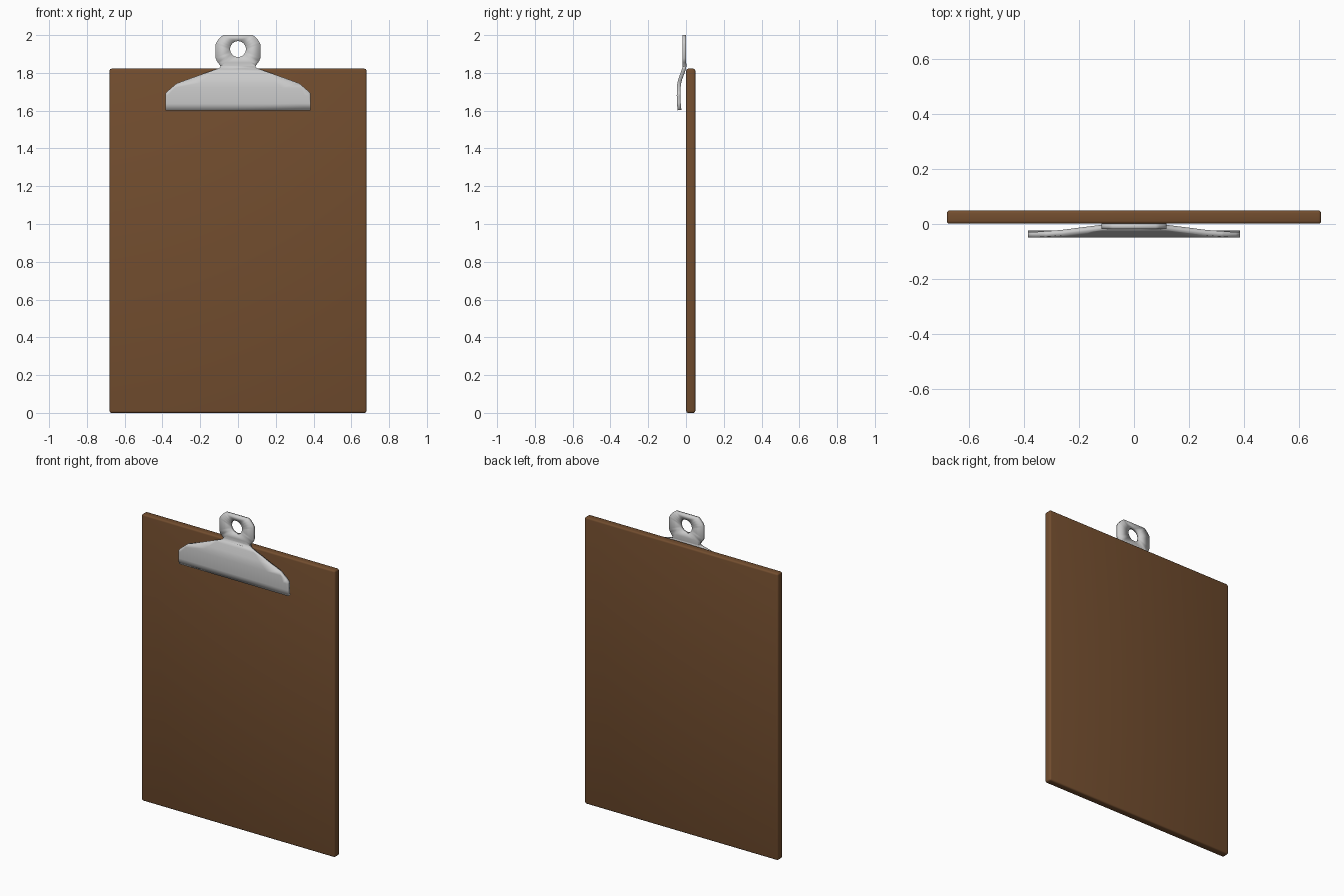
import bpy, bmesh, math
from mathutils import Vector

if "Cube" in bpy.data.objects:
    bpy.data.objects.remove(bpy.data.objects["Cube"])


def smooth(obj):
    bpy.ops.object.select_all(action='DESELECT')
    obj.select_set(True)
    bpy.context.view_layer.objects.active = obj
    bpy.ops.object.shade_smooth_by_angle(angle=math.radians(30))


def make_object(name, bm):
    mesh = bpy.data.meshes.new(name)
    bm.to_mesh(mesh)
    bm.free()
    obj = bpy.data.objects.new(name, mesh)
    bpy.context.collection.objects.link(obj)
    return obj


# Wooden board with softened edges
bm = bmesh.new()
bmesh.ops.create_cube(bm, size=1)
for v in bm.verts:
    v.co = Vector((v.co.x * 1.36, 0.025 + v.co.y * 0.048, 0.911 + v.co.z * 1.822))
bmesh.ops.bevel(bm, geom=bm.edges[:], offset=0.01, segments=3, profile=0.5, affect='EDGES')
board = make_object("board", bm)
wood = bpy.data.materials.new("wood")
wood.diffuse_color = (0.17, 0.075, 0.028, 1)
wood.use_nodes = True
wood.node_tree.nodes["Principled BSDF"].inputs["Base Color"].default_value = wood.diffuse_color
board.data.materials.append(wood)
smooth(board)

# Clip outline: right half, mirrored to the left
half = [(0.385, 1.603), (0.385, 1.69), (0.37, 1.706), (0.325, 1.743), (0.11, 1.818),
        (0.098, 1.824), (0.092, 1.833), (0.096, 1.842), (0.112, 1.862), (0.118, 1.878),
        (0.118, 1.953), (0.111, 1.968), (0.092, 1.99), (0.078, 2.0)]
outline = half + [(-x, z) for x, z in reversed(half)]
hole = [(0.042 * math.cos(2 * math.pi * i / 32), 1.926 + 0.042 * math.sin(2 * math.pi * i / 32))
        for i in range(32)]

# Bend of the sheet metal seen from the side: (z, y)
bend = [(1.60, -0.034), (1.64, -0.038), (1.68, -0.039), (1.72, -0.0385), (1.745, -0.036),
        (1.765, -0.031), (1.80, -0.018), (1.82, -0.011), (1.835, -0.008), (1.855, -0.009),
        (2.01, -0.009)]


def bend_y(z):
    for (z0, y0), (z1, y1) in zip(bend, bend[1:]):
        if z <= z1:
            return y0 + (y1 - y0) * (z - z0) / (z1 - z0)
    return bend[-1][1]


# Metal clip: fill the outline, cut it at the bend lines, bend, thicken
bm = bmesh.new()
for loop in (outline, hole):
    vs = [bm.verts.new((x, 0, z)) for x, z in loop]
    for i, v in enumerate(vs):
        bm.edges.new((v, vs[(i + 1) % len(vs)]))
bmesh.ops.triangle_fill(bm, edges=bm.edges[:], use_beauty=True, normal=(0, -1, 0))
for z, _ in bend[1:-1]:
    bmesh.ops.bisect_plane(bm, geom=bm.verts[:] + bm.edges[:] + bm.faces[:],
                           plane_co=(0, 0, z), plane_no=(0, 0, 1))
for v in bm.verts:
    v.co.y = bend_y(v.co.z)
bmesh.ops.recalc_face_normals(bm, faces=bm.faces[:])
clip = make_object("clip", bm)
solid = clip.modifiers.new("thickness", 'SOLIDIFY')
solid.thickness = 0.02
solid.offset = 0
smooth(clip)
